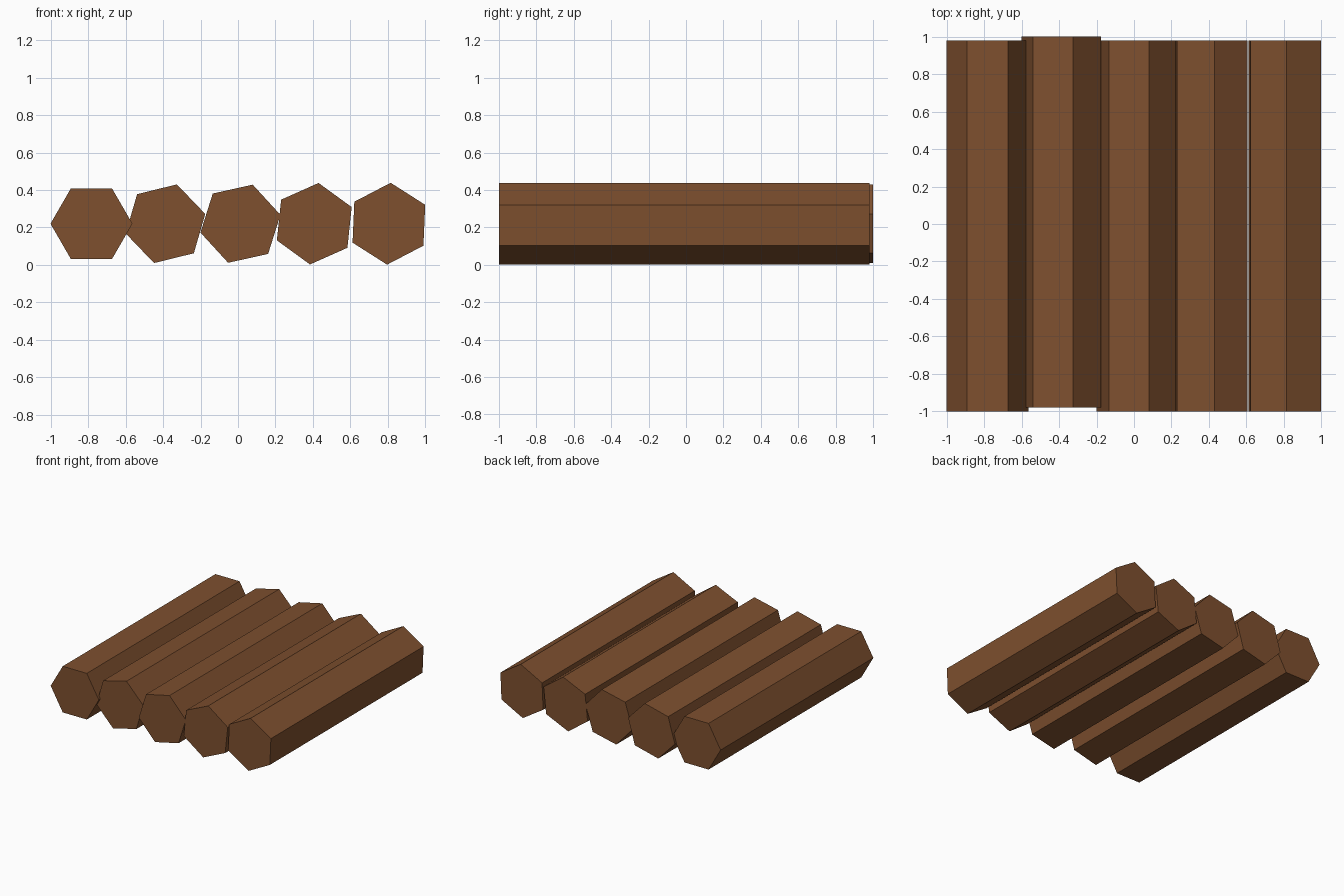
import bpy, bmesh, math

if "Cube" in bpy.data.objects:
    bpy.data.objects.remove(bpy.data.objects["Cube"])

# Single bark-brown colour
wood = bpy.data.materials.new("wood brown")
wood.diffuse_color = (0.21, 0.08, 0.028, 1)
wood.use_nodes = True
wood.node_tree.nodes["Principled BSDF"].inputs["Base Color"].default_value = wood.diffuse_color

RADIUS, LENGTH, AXIS_Z = 0.2185, 1.98, 0.22


def hex_log(name, x, roll, y):
    """Six-sided log lying along y, rolled by an angle in degrees."""
    bm = bmesh.new()
    ring = []
    for i in range(6):
        a = math.radians(roll + 60 * i)
        ring.append(bm.verts.new((x + RADIUS * math.cos(a), y - LENGTH / 2,
                                  AXIS_Z + RADIUS * math.sin(a))))
    front = bm.faces.new(ring)
    # Extrude the front end to the back, keeping both caps
    out = bmesh.ops.extrude_face_region(bm, geom=[front], use_keep_orig=True)
    moved = [g for g in out["geom"] if isinstance(g, bmesh.types.BMVert)]
    bmesh.ops.translate(bm, verts=moved, vec=(0, LENGTH, 0))
    bmesh.ops.recalc_face_normals(bm, faces=bm.faces)
    mesh = bpy.data.meshes.new(name)
    bm.to_mesh(mesh)
    bm.free()
    mesh.materials.append(wood)
    bpy.context.collection.objects.link(bpy.data.objects.new(name, mesh))


# Row of logs: centre x, roll, centre y (the second one is pushed back a little)
logs = [(-0.782, 0, -0.01), (-0.387, 13.8, 0.01), (0.013, 12.5, -0.01),
        (0.407, 24, -0.01), (0.805, 27.5, -0.01)]
for n, (x, roll, y) in enumerate(logs, 1):
    hex_log(f"log_{n}", x, roll, y)
